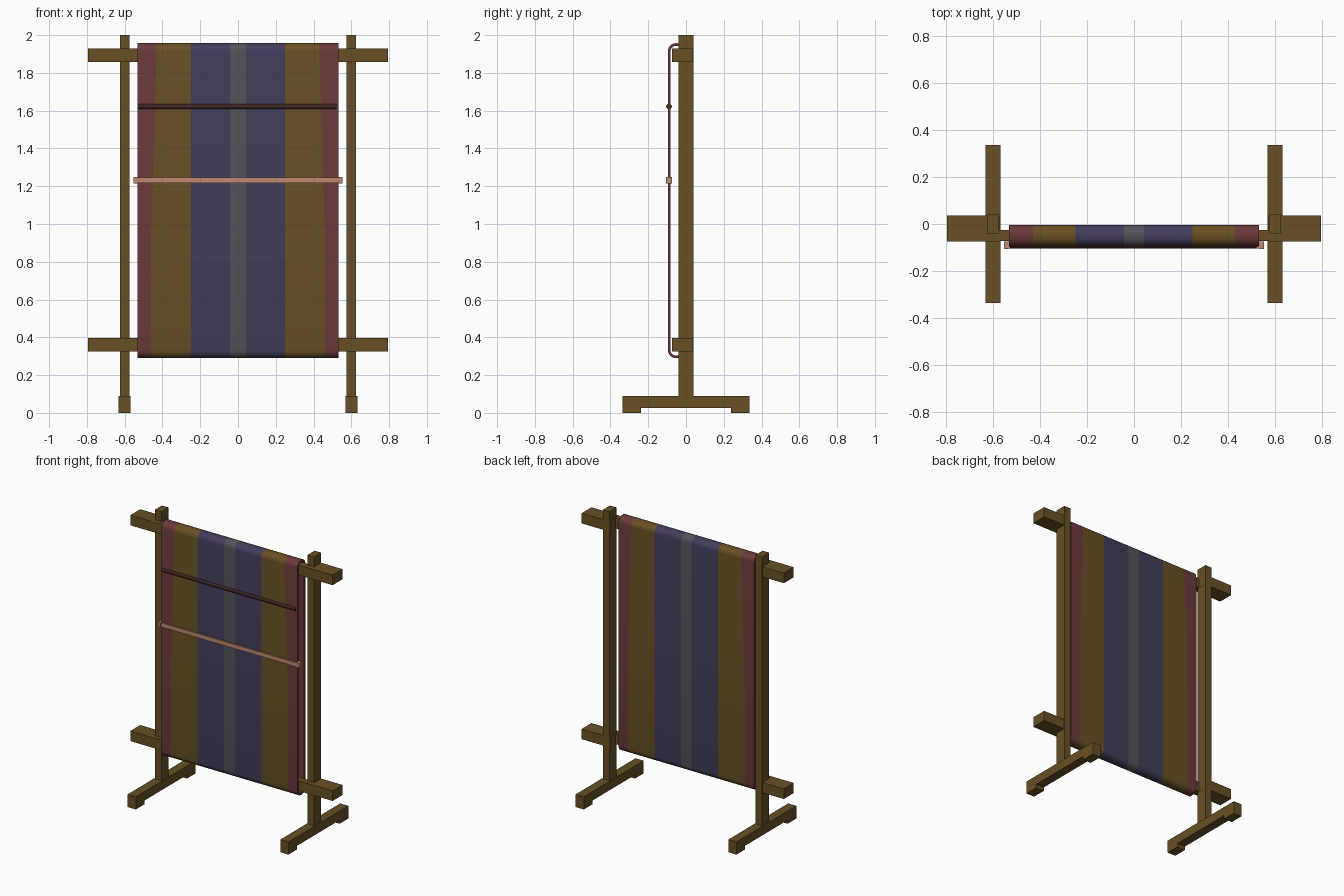
import bpy, bmesh, math

if "Cube" in bpy.data.objects:
    bpy.data.objects.remove(bpy.data.objects["Cube"])


def material(name, rgb):
    m = bpy.data.materials.new(name)
    m.diffuse_color = (*rgb, 1)
    m.use_nodes = True
    m.node_tree.nodes["Principled BSDF"].inputs["Base Color"].default_value = m.diffuse_color
    return m


wood = material("brown wood", (0.138, 0.080, 0.018))
maroon = material("maroon wool", (0.150, 0.042, 0.042))
ochre = material("ochre wool", (0.138, 0.080, 0.018))
purple = material("purple wool", (0.058, 0.045, 0.107))
grey = material("grey wool", (0.089, 0.084, 0.102))
dark = material("dark stick", (0.048, 0.018, 0.018))
pale = material("pale stick", (0.515, 0.246, 0.162))


def make(name, bm, mats):
    bmesh.ops.recalc_face_normals(bm, faces=bm.faces[:])
    me = bpy.data.meshes.new(name)
    bm.to_mesh(me)
    bm.free()
    for m in mats:
        me.materials.append(m)
    ob = bpy.data.objects.new(name, me)
    bpy.context.collection.objects.link(ob)
    return ob


def prism(name, profile, x0, x1, mat):
    """Extrude a (y, z) outline along x."""
    bm = bmesh.new()
    a = [bm.verts.new((x0, y, z)) for y, z in profile]
    b = [bm.verts.new((x1, y, z)) for y, z in profile]
    n = len(profile)
    for i in range(n):
        j = (i + 1) % n
        bm.faces.new((a[i], a[j], b[j], b[i]))
    bm.faces.new(a)
    bm.faces.new(b)
    return make(name, bm, [mat])


def box(name, x0, x1, y0, y1, z0, z1, mat):
    return prism(name, [(y0, z0), (y1, z0), (y1, z1), (y0, z1)], x0, x1, mat)


# Feet with a notch underneath, and uprights
foot = [(-0.336, 0), (-0.238, 0), (-0.238, 0.026), (0.238, 0.026),
        (0.238, 0), (0.336, 0), (0.336, 0.09), (-0.336, 0.09)]
for side, s in (("left", -1), ("right", 1)):
    c = 0.6 * s
    prism(f"{side}_foot", foot, c - 0.032, c + 0.032, wood)
    box(f"{side}_post", c - 0.026, c + 0.026, -0.04, 0.04, 0.08, 2.0, wood)

# Cross beams: slim bar inside the cloth, thick ends beyond the posts
for level, z in (("lower", 0.325), ("upper", 1.858)):
    box(f"{level}_beam", -0.6, 0.6, -0.073, -0.026, z, z + 0.071, wood)
    for side, s in (("left", -1), ("right", 1)):
        xs = sorted((0.573 * s, 0.795 * s))
        box(f"{level}_{side}_beam_end", *xs, -0.0735, 0.037, z - 0.0005, z + 0.0715, wood)


# Cloth: closed loop round both beams, striped across its width
def loop(inset):
    y0, y1, z0, z1 = -0.096 + inset, -0.004 - inset, 0.29 + inset, 1.957 - inset
    r = 0.042 - inset
    corners = [(y1 - r, z1 - r, 0), (y0 + r, z1 - r, 90),
               (y0 + r, z0 + r, 180), (y1 - r, z0 + r, 270)]
    pts = []
    for cy, cz, start in corners:
        for k in range(7):
            t = math.radians(start + 15 * k)
            pts.append((cy + r * math.cos(t), cz + r * math.sin(t)))
        if start in (90, 270):
            pts.append((y0 if start == 90 else y1, 0.95))
    return pts


def columns(z):
    edge = 0.46 - 0.03 * max(0, min(1, z - 0.95))
    half = [0.042, 0.25, edge, 0.533]
    return [-x for x in reversed(half)] + half


bm = bmesh.new()
grids = [[[bm.verts.new((x, y, z)) for x in columns(z)] for y, z in loop(d)]
         for d in (0, 0.014)]
stripes = [0, 1, 2, 3, 2, 1, 0]
n = len(grids[0])
for i in range(n):
    j = (i + 1) % n
    for g in grids:
        for k, m in enumerate(stripes):
            bm.faces.new((g[i][k], g[i][k + 1], g[j][k + 1], g[j][k])).material_index = m
    for k in (0, 7):
        bm.faces.new((grids[0][i][k], grids[0][j][k], grids[1][j][k], grids[1][i][k]))
cloth = make("striped_cloth", bm, [maroon, ochre, purple, grey])

# Sticks threaded through the front of the cloth
circle = [(-0.09 + 0.015 * math.cos(t), 1.622 + 0.015 * math.sin(t))
          for t in (math.tau * k / 12 for k in range(12))]
rod = prism("heddle_rod", circle, -0.527, 0.522, dark)
box("shed_stick", -0.535, 0.535, -0.104, -0.076, 1.218, 1.247, pale)
for side, s in (("left", -1), ("right", 1)):
    xs = sorted((0.533 * s, 0.553 * s))
    box(f"{side}_stick_end", *xs, -0.106, -0.074, 1.215, 1.25, pale)

# Smooth the rounded parts
for ob in (cloth, rod):
    bpy.ops.object.select_all(action='DESELECT')
    ob.select_set(True)
    bpy.context.view_layer.objects.active = ob
    bpy.ops.object.shade_smooth_by_angle(angle=math.radians(40))
